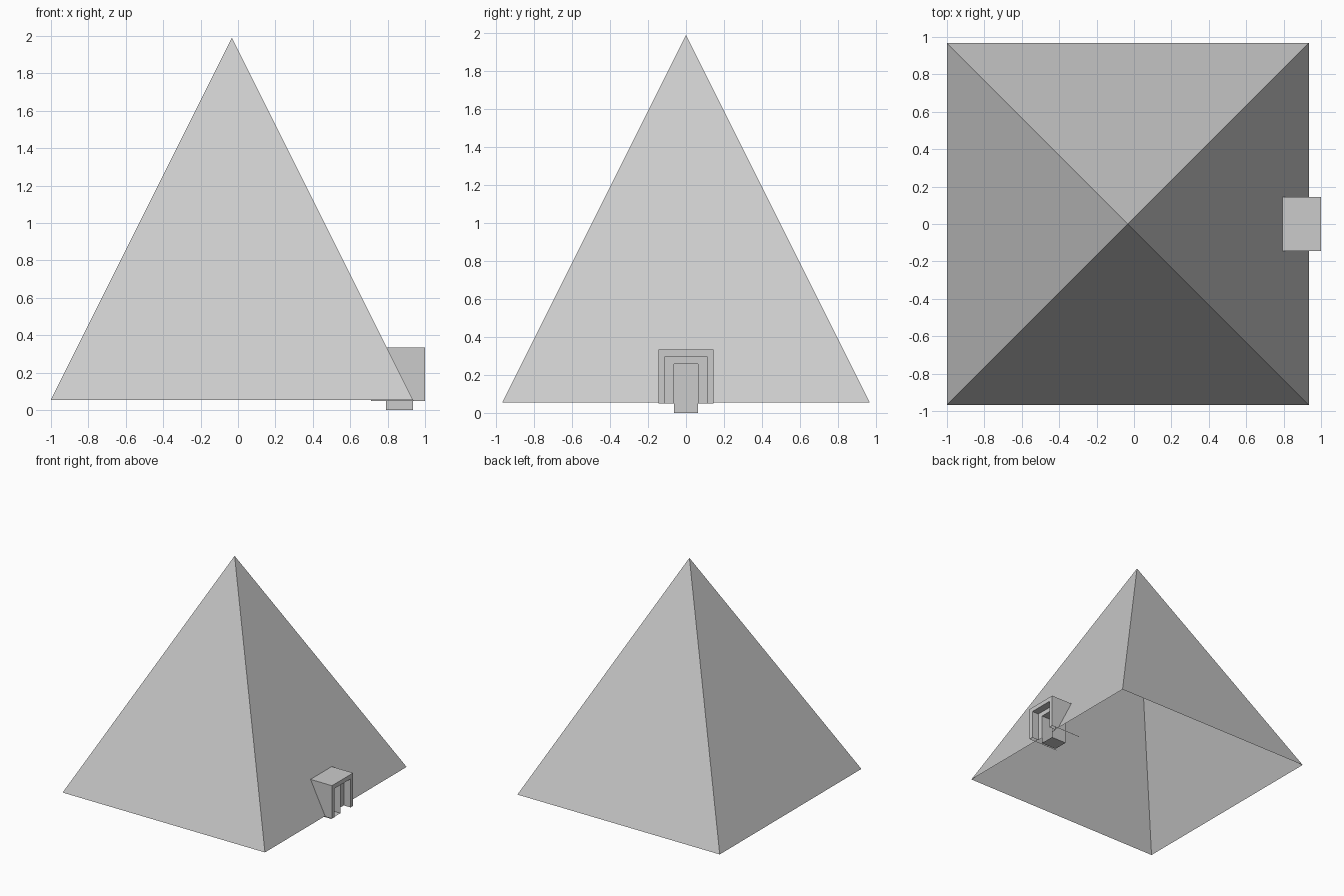
import bpy, bmesh

if "Cube" in bpy.data.objects:
    bpy.data.objects.remove(bpy.data.objects["Cube"])

HALF, BASE, TOP = 0.9675, 0.055, 1.99      # pyramid half width, base and apex heights
XMAX = 0.935                               # right base edge
XMID = XMAX - HALF


def slope_x(z):
    """x of the right-hand pyramid face at height z"""
    return XMAX - (z - BASE) * HALF / (TOP - BASE)


def build(name, faces):
    """Make an object from faces given as lists of points"""
    bm = bmesh.new()
    for pts in faces:
        bm.faces.new([bm.verts.new(p) for p in pts])
    bmesh.ops.remove_doubles(bm, verts=bm.verts, dist=0.0005)
    me = bpy.data.meshes.new(name)
    bm.to_mesh(me)
    bm.free()
    ob = bpy.data.objects.new(name, me)
    bpy.context.collection.objects.link(ob)
    return ob


def arch(w, bottom, top, x_at):
    """Square arch profile; x_at gives x for each height"""
    return [(x_at(z), y, z) for y, z in
            ((-w, bottom), (-w, top), (w, top), (w, bottom))]


def bridge(a, b):
    return [[a[i], b[i], b[i + 1], a[i + 1]] for i in range(3)]


# Open-bottomed pyramid shell with a doorway notch in the right face
DOOR_W, DOOR_TOP = 0.064, 0.258
fl, fr, br, bl = [(XMID + sx * HALF, sy * HALF, BASE)
                  for sx, sy in ((-1, -1), (1, -1), (1, 1), (-1, 1))]
apex = (XMID, 0, TOP)
notch = arch(DOOR_W, BASE, DOOR_TOP, slope_x)
build("pyramid_shell", [
    [fl, fr, apex], [br, bl, apex], [bl, fl, apex],
    [fr, notch[0], notch[1], apex],
    [notch[1], notch[2], apex],
    [notch[2], notch[3], br, apex],
])

# Stepped door frame: outer walls, front rim, recess, inner rim
SILL = 0.05
stations = [
    arch(0.145, SILL, 0.335, slope_x),
    arch(0.145, SILL, 0.335, lambda z: 1.0),
    arch(0.11, SILL, 0.297, lambda z: 1.0),
    arch(0.11, SILL, 0.297, lambda z: XMAX),
    arch(DOOR_W, SILL, DOOR_TOP, lambda z: XMAX),
]
frame = []
for a, b in zip(stations, stations[1:]):
    frame += bridge(a, b)
# Thin lower edges of the side walls running back under the shell
for y in (-0.145, 0.145):
    edge = [(0.71, y, SILL), (XMAX, y, SILL), (XMAX, y, BASE), (0.71, y, BASE)]
    frame.append(edge if y < 0 else edge[::-1])
build("door_frame", frame)

# Door niche with sunken floor and back panel
front = arch(DOOR_W, 0, DOOR_TOP, lambda z: XMAX)
back = arch(DOOR_W, 0, DOOR_TOP, lambda z: 0.79)
build("door_niche", bridge(front, back) + [
    [back[0], back[3], back[2], back[1]],
    [back[0], front[0], front[3], back[3]],
])
